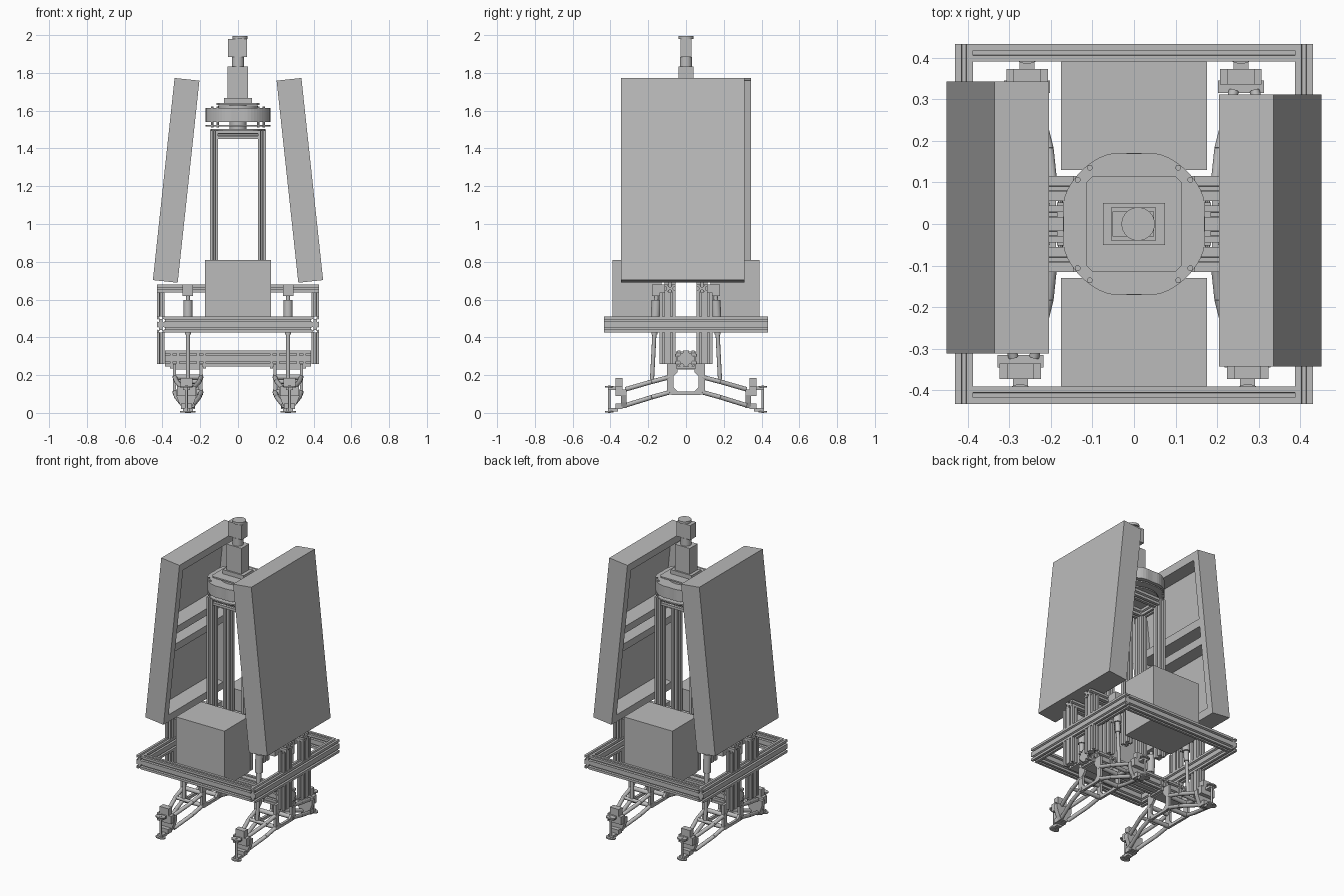
import bpy, bmesh, math
from mathutils import Vector, Matrix

cube = bpy.data.objects.get("Cube")
if cube:
    bpy.data.objects.remove(cube)

grey = bpy.data.materials.new("plain grey")
grey.use_nodes = True
grey.diffuse_color = (0.5, 0.5, 0.5, 1)
grey.node_tree.nodes["Principled BSDF"].inputs["Base Color"].default_value = (0.5, 0.5, 0.5, 1)


def finish(name, bm, smooth=False):
    bmesh.ops.recalc_face_normals(bm, faces=bm.faces)
    mesh = bpy.data.meshes.new(name)
    bm.to_mesh(mesh)
    bm.free()
    mesh.materials.append(grey)
    obj = bpy.data.objects.new(name, mesh)
    bpy.context.collection.objects.link(obj)
    if smooth:
        bpy.ops.object.select_all(action='DESELECT')
        obj.select_set(True)
        bpy.context.view_layer.objects.active = obj
        bpy.ops.object.shade_smooth_by_angle()
    return obj


def box(name, x, y, z):
    """Box from three (low, high) ranges."""
    bm = bmesh.new()
    bmesh.ops.create_cube(bm, size=1)
    for v in bm.verts:
        v.co = [(r[0] + r[1]) / 2 + c * (r[1] - r[0]) for c, r in zip(v.co, (x, y, z))]
    return finish(name, bm)


def prism(name, pts, axis, lo, hi, smooth=False):
    """Extrude a 2D outline along an axis; the outline uses the other two axes in order."""
    bm = bmesh.new()

    def place(p, d):
        c = list(p)
        c.insert("xyz".index(axis), d)
        return c
    face = bm.faces.new([bm.verts.new(place(p, lo)) for p in pts])
    ext = bmesh.ops.extrude_face_region(bm, geom=[face])
    shift = Vector(place((0, 0), hi - lo))
    bmesh.ops.translate(bm, vec=shift, verts=[g for g in ext["geom"] if isinstance(g, bmesh.types.BMVert)])
    return finish(name, bm, smooth)


def rod(name, p, q, r, segs=16):
    """Cylinder between two points."""
    p, q = Vector(p), Vector(q)
    bm = bmesh.new()
    turn = (q - p).to_track_quat('Z', 'Y').to_matrix().to_4x4()
    bmesh.ops.create_cone(bm, cap_ends=True, segments=segs, radius1=r, radius2=r, depth=(q - p).length,
                          matrix=Matrix.Translation((p + q) / 2) @ turn)
    return finish(name, bm, True)


def slotted(name, axis, a, b, lo, hi):
    """Slotted bar: cross-section ranges a and b, with a groove per square cell on each side."""
    corners = [(a[0], b[0]), (a[1], b[0]), (a[1], b[1]), (a[0], b[1])]
    pts = []
    for i, c in enumerate(corners):
        start, end = Vector(c), Vector(corners[(i + 1) % 4])
        side = (end - start).normalized()
        inward = Vector((-side.y, side.x))
        length = (end - start).length
        cells = max(1, round(length / 0.042))
        pts.append(start)
        for k in range(cells):
            mid = start + side * length * (k + 0.5) / cells
            for along, deep in ((-.006, 0), (-.006, .004), (-.011, .004), (-.005, .013),
                                (.005, .013), (.011, .004), (.006, .004), (.006, 0)):
                pts.append(mid + side * along + inward * deep)
    return prism(name, pts, axis, lo, hi)


def span(s, lo, hi):
    return (lo, hi) if s > 0 else (-hi, -lo)


def circle(r, n, f=lambda t: 1):
    return [(r * f(t) * math.cos(t), r * f(t) * math.sin(t)) for t in (math.tau * i / n for i in range(n))]


# Main frame, uprights and rails
for s in (1, -1):
    slotted("base_side_rail", "y", span(s, .387, .43), (.43, .515), -.433, .433)
    slotted("base_cross_rail", "x", span(s, .39, .433), (.43, .515), -.387, .387)
    slotted("upper_rail", "x", span(s, .055, .115), (.642, .685), -.43, .43)
    box("equipment_box", (-.175, .175), span(s, .13, .39), (.45, .815))
    slotted("mast_top_side", "y", span(s, .105, .145), (1.455, 1.5), -.055, .055)
    slotted("mast_top_cross", "x", span(s, .06, .11), (1.455, 1.5), -.105, .105)
    for t in (1, -1):
        slotted("lower_post", "z", span(s, .388, .429), span(t, .055, .14), .265, .43)
        slotted("upper_post", "z", span(s, .388, .429), span(t, .055, .14), .515, .642)
        slotted("mast_post", "z", span(s, .105, .147), span(t, .055, .115), .43, 1.5)
slotted("lower_beam", "x", (-.045, .045), (.25, .335), -.387, .387)

# Tilted hollow panels, open toward the mast
W, H, T = .327, .538, .066
for s in (1, -1):
    parts = [box("panel_skin", span(s, T - .03, T), (-W, W), (-H, H))]
    for t in (1, -1):
        parts.append(box("panel_side_rim", span(s, -T, T - .03), span(t, W - .045, W), (-H, H)))
        parts.append(box("panel_end_rim", span(s, -T, T - .03), (-W + .045, W - .045), span(t, H - .05, H)))
    for z in (-.04, .08):
        parts.append(box("panel_crossbar", span(s, -T + .005, T - .03), (-W + .045, W - .045), (z - .025, z + .025)))
    pose = Matrix.Translation((s * .3275, -s * .016, 1.236)) @ Matrix.Rotation(-s * math.radians(6.13), 4, 'Y')
    for p in parts:
        p.matrix_world = pose

# Rotor drum and plates on the mast
prism("drum_base_plate", circle(.145, 32), "z", 1.5, 1.508, True)
prism("drum_lower_plate", circle(.18, 64, lambda t: 1 - .05 * abs(math.cos(2 * t)) ** 6), "z", 1.52, 1.528)
rod("drum_spindle", (0, 0, 1.5), (0, 0, 1.66), .045, 24)
prism("drum", circle(.18, 64, lambda t: 1 - .06 * abs(math.cos(2 * t)) ** 8), "z", 1.545, 1.62)
for i in range(4):
    a = math.radians(45 + 90 * i)
    for d in (-.12, .12):
        x, y = .172 * math.cos(a + d), .172 * math.sin(a + d)
        rod("drum_bolt", (x, y, 1.515), (x, y, 1.627), .007, 10)
prism("drum_hub", circle(.105, 32), "z", 1.62, 1.632, True)
k, c = .115, .1
prism("motor_mount", [(k, -c), (k, c), (c, k), (-c, k), (-k, c), (-k, -c), (-c, -k), (c, -k)], "z", 1.636, 1.645)
box("gear_plate", (-.075, .075), (-.05, .05), (1.645, 1.672))

# Motor stack
box("gearbox", (-.055, .053), (-.04, .04), (1.672, 1.84))
rod("motor_neck", (0, 0, 1.84), (0, 0, 1.89), .033, 24)
box("motor_body", (-.052, .048), (-.03, .03), (1.89, 1.985))
rod("motor_cap", (.01, 0, 1.985), (.01, 0, 2), .04, 32)

# Suspension: hub, arms, damper and knuckle for each corner
X = .265
for s in (1, -1):
    for e in (-1, 1):
        x0 = s * X + e * .07
        sides = (x0 - .008, x0 + .008)
        # hub plate with an open middle, made as four edges and slanted corners
        for t in (1, -1):
            prism("hub_cheek", [(t * .065, .235), (t * .1, .235), (t * .1, .12), (t * .075, .1), (t * .045, .1),
                                (t * .045, .12), (t * .065, .14), (t * .065, .2), (t * .045, .22), (t * .045, .235)],
                  "x", *sides)
        box("hub_bottom", sides, (-.045, .045), (.1, .118))
        box("hub_top", sides, (-.1, .1), (.235, .265))
        for o in (-.018, .018):
            box("beam_clamp", (x0 + o - .008, x0 + o + .008), (-.052, .052), (.24, .33))
            for z in (.27, .31):
                rod("clamp_bolt", (x0 + o, -.058, z), (x0 + o, .058, z), .006, 8)
    box("hub_bridge", (s * X - .078, s * X + .078), (-.05, .05), (.235, .25))
    for t in (1, -1):
        # wishbones
        for e in (-1, 1):
            for name, zi, zo, r in (("upper_arm", .195, .13, .012), ("lower_arm", .115, .045, .012)):
                a = (s * X + e * .07, t * .085, zi)
                b = (s * X + e * .06, t * .18, zi * .62 + zo * .38)
                d = (s * X + e * .025, t * .32, zo)
                rod(name, a, b, r)
                rod(name + "_tip", b, d, r)
        rod("arm_pivot", (s * X - .08, t * .085, .195), (s * X + .08, t * .085, .195), .014)
        rod("lower_arm_pivot", (s * X - .08, t * .085, .115), (s * X + .08, t * .085, .115), .014)
        rod("arm_cross_tie", (s * X - .06, t * .18, .17), (s * X + .06, t * .18, .17), .011)
        # damper
        top, low = Vector((s * X, t * .155, .66)), Vector((s * X, t * .18, .18))
        rod("damper_shaft", top, low, .011)
        rod("damper_body", top.lerp(low, .12), top.lerp(low, .36), .024)
        rod("damper_collar", top.lerp(low, .36), top.lerp(low, .5), .016)
        box("damper_mount", (s * X - .028, s * X + .028), span(t, .11, .18), (.625, .685))
        # knuckle and foot
        xk = s * X - s * t * .008
        prism("knuckle", [(xk + i * w, z) for i, pairs in ((1, ((.025, .03), (.04, .06), (.055, .1), (.055, .13))),
                                                          (-1, ((.055, .13), (.055, .1), (.04, .06), (.025, .03))))
                          for w, z in pairs], "y", *span(t, .315, .345))
        box("knuckle_head", (xk - .05, xk + .05), span(t, .335, .372), (.095, .145))
        box("knuckle_foot", (xk - .03, xk + .03), span(t, .335, .372), (.025, .055))
        box("knuckle_ear", (xk - .032, xk + .032), span(t, .335, .372), (.145, .19))
        rod("kingpin", (xk, t * .407, .005), (xk, t * .407, .15), .007)
        for z in (.008, .14):
            prism("kingpin_flange", [(xk + u * .6, t * .407 + v * .4) for u, v in circle(.055, 16)], "z", z, z + .008)
            z1 = z + .018 if z < .1 else z - .018
            box("kingpin_bracket", (xk - .018, xk + .018), span(t, .36, .412), (min(z, z1) + .004, max(z, z1) + .004))

# Settle the model on the ground
bpy.context.view_layer.update()
objs = [o for o in bpy.context.scene.objects if o.type == 'MESH']
low = min((o.matrix_world @ v.co).z for o in objs for v in o.data.vertices)
for o in objs:
    o.matrix_world = Matrix.Translation((0, 0, -low)) @ o.matrix_world
